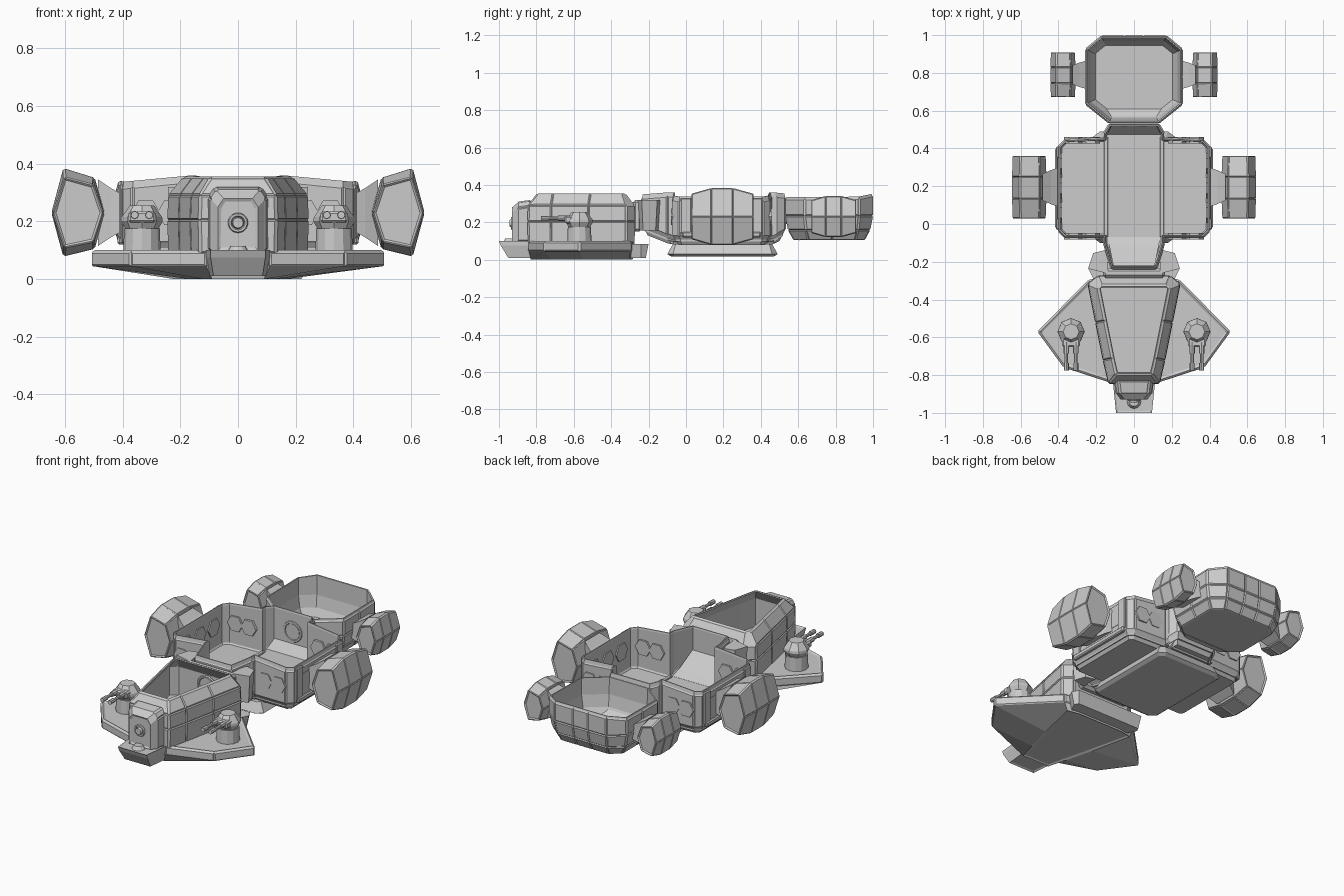
import bpy, bmesh
from math import pi
from mathutils import Vector, Matrix

if "Cube" in bpy.data.objects:
    bpy.data.objects.remove(bpy.data.objects["Cube"])


def finish(name, bm):
    me = bpy.data.meshes.new(name)
    bm.to_mesh(me)
    bm.free()
    ob = bpy.data.objects.new(name, me)
    bpy.context.collection.objects.link(ob)
    return ob


def loft(name, rings, panels=(), gap=.008, depth=.005, caps=False):
    """Skin equal rings, close both ends, raise panels on the listed bands."""
    bm = bmesh.new()
    vs = [[bm.verts.new(p) for p in r] for r in rings]
    n = len(rings[0])
    raised = []
    for b in range(len(vs) - 1):
        for i in range(n):
            j = (i + 1) % n
            f = bm.faces.new((vs[b][i], vs[b][j], vs[b + 1][j], vs[b + 1][i]))
            if b in panels and min(e.calc_length() for e in f.edges) > .03:
                raised.append(f)
    ends = [bm.faces.new(vs[0]), bm.faces.new(vs[-1])]
    bmesh.ops.recalc_face_normals(bm, faces=bm.faces)
    if raised:
        bmesh.ops.inset_individual(bm, faces=raised, thickness=gap, depth=depth)
    if caps:
        bmesh.ops.inset_individual(bm, faces=ends, thickness=gap * 1.6, depth=-.006)
    return finish(name, bm)


def mirrored(half):
    return list(half) + [(-x, y) for x, y in reversed(half)]


def offset(poly, d):
    """Move a counter-clockwise outline inward by d."""
    out = []
    for i, p in enumerate(poly):
        p, a, b = Vector(p), Vector(poly[i - 1]), Vector(poly[(i + 1) % len(poly)])
        e, f = (p - a).normalized(), (b - p).normalized()
        n, m = Vector((-e.y, e.x)), Vector((-f.y, f.x))
        out.append(p + (n + m) / (1 + n.dot(m)) * d)
    return out


def tray(name, half, levels, panels, zf=lambda x, y, z: z):
    """Open-topped hull: levels go up the outside and down the inside."""
    poly = mirrored(half)
    return loft(name, [[(q.x, q.y, zf(q.x, q.y, z)) for q in offset(poly, d)]
                       for d, z in levels], panels)


def prism(name, poly, z0, z1, d0=0, d1=0):
    return loft(name, [[(x, y, z0) for x, y in offset(poly, d0)],
                       [(x, y, z1) for x, y in offset(poly, d1)]])


def ramp(name, steps):
    """Thin sloping floor through (y, z, half width) steps."""
    loft(name, [[(-w, y, z), (w, y, z), (w, y, z - .02), (-w, y, z - .02)] for y, z, w in steps])


def box(name, c, s, bevel=0):
    bm = bmesh.new()
    bmesh.ops.create_cube(bm, size=1, matrix=Matrix.Translation(c) @ Matrix.Diagonal((*s, 1)))
    if bevel:
        bmesh.ops.bevel(bm, geom=bm.edges[:], offset=bevel, segments=1, affect='EDGES')
    return finish(name, bm)


def cyl(name, c, r1, r2, h, n=16, rot=None):
    bm = bmesh.new()
    bmesh.ops.create_cone(bm, cap_ends=True, segments=n, radius1=r1, radius2=r2, depth=h,
                          matrix=Matrix.Translation(c) @ (rot or Matrix()))
    return finish(name, bm)


RX = Matrix.Rotation(pi / 2, 4, 'X')
RY = Matrix.Rotation(pi / 2, 4, 'Y')


def ring(name, c, r, t):
    bpy.ops.mesh.primitive_torus_add(location=c, rotation=(pi / 2, 0, 0), major_radius=r,
                                     minor_radius=t, major_segments=20, minor_segments=6)
    bpy.context.object.name = name


# Front wing plate, nose lip and rear step
wing = [mirrored(h) for h in (
    [(.09, -.83), (.12, -.72), (.165, -.55), (.22, -.30), (.15, -.285)],
    [(.11, -.84), (.37, -.755), (.505, -.57), (.24, -.30), (.15, -.28)])]
loft("wing_plate", [[(x, y, 0) for x, y in wing[0]], [(x, y, .045) for x, y in wing[1]],
                    [(x, y, .095) for x, y in wing[1]],
                    [(p.x, p.y, .1) for p in offset(wing[1], .006)]], (1,), caps=True)
loft("nose_lip", [[(x, y, z) for x, y in mirrored(h)] for z, h in (
    (.01, [(.085, -.95), (.10, -.80)]), (.075, [(.095, -.99), (.115, -.80)]),
    (.1, [(.095, -1), (.115, -.80)]))], caps=True)
cyl("nose_lip_dome", (0, -.94, .102), .04, .025, .025, 12)
prism("rear_step", mirrored([(.2, -.32), (.24, -.24), (.22, -.2)]), .01, .085, .015, 0)

# Cockpit hull, open on top
tray("cockpit_hull", [(.13, -.84), (.158, -.72), (.198, -.52), (.238, -.32), (.19, -.28)],
     [(.0, .09), (-.003, .205), (0, .29), (.045, .35), (.052, .355), (.056, .35),
      (.012, .285), (.01, .115)], (0, 1, 2))
loft("nose_block", [[(x, y, z) for x, z in ((-w, .1), (w, .1), (w, t - .03), (w - .02, t),
                                             (.02 - w, t), (-w, t - .03))]
                    for y, w, t in ((-.93, .07, .28), (-.9, .092, .305), (-.83, .1, .315))],
     (1,), caps=True)
ring("nose_lamp_ring", (0, -.93, .195), .028, .007)
cyl("nose_lamp", (0, -.935, .195), .022, .018, .02, 12, RX)
ring("cockpit_door_ring", (0, -.296, .22), .055, .008)

# Neck tunnel between cockpit and middle hull
box("neck_tunnel", (0, -.26, .235), (.33, .05, .17), .015)
for s in (-1, 1):
    pts = [(.13, -.27), (.25, -.24), (.22, -.15), (.14, -.13)]
    if s < 0:
        pts = [(-x, y) for x, y in reversed(pts)]
    prism("neck_collar", pts, .155, .32, .015, .005)


# Middle hull: open cross-shaped room with sloping ends
def mid_z(x, y, z):
    if z > .3:
        return z - .1 * max(0, abs(x) - .17) - .1 * max(0, y - .47) - .08 * max(0, -.1 - y)
    return z + (.4 * max(0, -.08 - y) + .5 * max(0, y - .46) if z < .2 else 0)


tray("middle_hull", [(.12, -.235), (.16, -.10), (.16, -.07), (.365, -.07), (.4, -.035),
                     (.4, .41), (.365, .445), (.16, .455), (.16, .48), (.13, .53)],
     [(.03, .08), (0, .125), (0, .34), (.004, .36), (.01, .36), (.012, .35), (.012, .098)],
     (1,), mid_z)
ramp("entry_ramp", [(-.07, .103, .14), (-.12, .13, .13), (-.17, .17, .12), (-.22, .21, .11)])
ramp("rear_exit_ramp", [(.47, .105, .145), (.52, .165, .12)])
prism("belly_plate", mirrored([(.18, -.1), (.22, -.07), (.22, .46), (.18, .49)]),
      .03, .085, 0, .03)
prism("belly_rim", mirrored([(.18, -.1), (.22, -.07), (.22, .46), (.18, .49)]),
      .018, .03, .02, 0)
ring("rear_door_ring", (0, .522, .235), .055, .01)
cyl("rear_door", (0, .53, .235), .045, .045, .03, 16, RX)

for s in (-1, 1):
    # Floor trim along the corridor
    box("floor_trim", (s * .148, .2, .1), (.022, .54, .012), .003)
    # Hexagonal wall panels, showing on both wall faces
    for x in (.23, .32):
        for y in (-.064, .443):
            cyl("hex_panel", (s * x, y, .23), .05, .05, .034, 6,
                RX @ Matrix.Rotation(pi / 6, 4, 'Z'))
    for y in (.06, .19, .32):
        cyl("side_hex_panel", (s * .394, y, .23), .055, .055, .026, 6, RY)
    # Outer side frames
    for y in (0, .38):
        box("side_frame", (s * .404, y, .235), (.016, .06, .19), .005)
    box("side_sill", (s * .405, .19, .135), (.025, .42, .03), .006)

# Rear hull, open on top
tray("rear_hull", [(.13, .535), (.255, .635), (.255, .78), (.255, .925), (.17, .995), (.05, .995)],
     [(.045, .105), (.015, .16), (0, .235), (.0, .325), (.003, .335), (.01, .335),
      (.012, .235), (.026, .165), (.05, .12)],
     (0, 1, 2), lambda x, y, z: z + (.2 * max(0, y - .91) if z > .3 else 0))
ramp("rear_ramp", [(.55, .165, .11), (.61, .122, .16)])

# Barrel engines on pylons
HEX = ((.043, .15), (.083, 0), (.043, -.147), (-.06, -.122), (-.094, 0), (-.06, .118))


def engine(s, cx, cy, k, root):
    c = .23
    stations = ((-.165, .8), (-.06, 1), (.055, 1), (.165, .8))
    loft("engine", [[(s * (cx + k * x * (.75 + .25 * q)), cy + k * y, c + k * z * q)
                     for x, z in HEX] for y, q in stations], (0, 1, 2), .005, .004, True)
    x1 = cx - .075 * k
    loft("engine_pylon", [[(s * x, cy + a * k * dy, c + b * k * dz)
                           for a, b in ((-1, -1), (1, -1), (1, 1), (-1, 1))]
                          for x, dy, dz in ((root, .105, .06), ((root + x1) / 2, .09, .085),
                                            (x1, .07, .115))])


for s in (-1, 1):
    engine(s, .56, .195, 1, .395)
    engine(s, .38, .79, .72, .25)

# Twin-gun turrets on the wings
for s in (-1, 1):
    x = s * .333
    cyl("turret_base", (x, -.57, .13), .065, .062, .09, 12)
    cyl("turret_lower", (x, -.57, .188), .058, .072, .026, 8)
    cyl("turret_collar", (x, -.57, .208), .072, .07, .014, 8)
    cyl("turret_dome", (x, -.57, .235), .07, .042, .04, 8)
    box("turret_mount", (x, -.62, .215), (.095, .06, .04), .008)
    for d in (-.025, .025):
        cyl("gun_barrel", (x + d, -.69, .222), .009, .009, .16, 8, RX)
        cyl("gun_sleeve", (x + d, -.655, .222), .015, .015, .06, 8, RX)
        cyl("gun_muzzle", (x + d, -.755, .222), .013, .013, .04, 8, RX)
